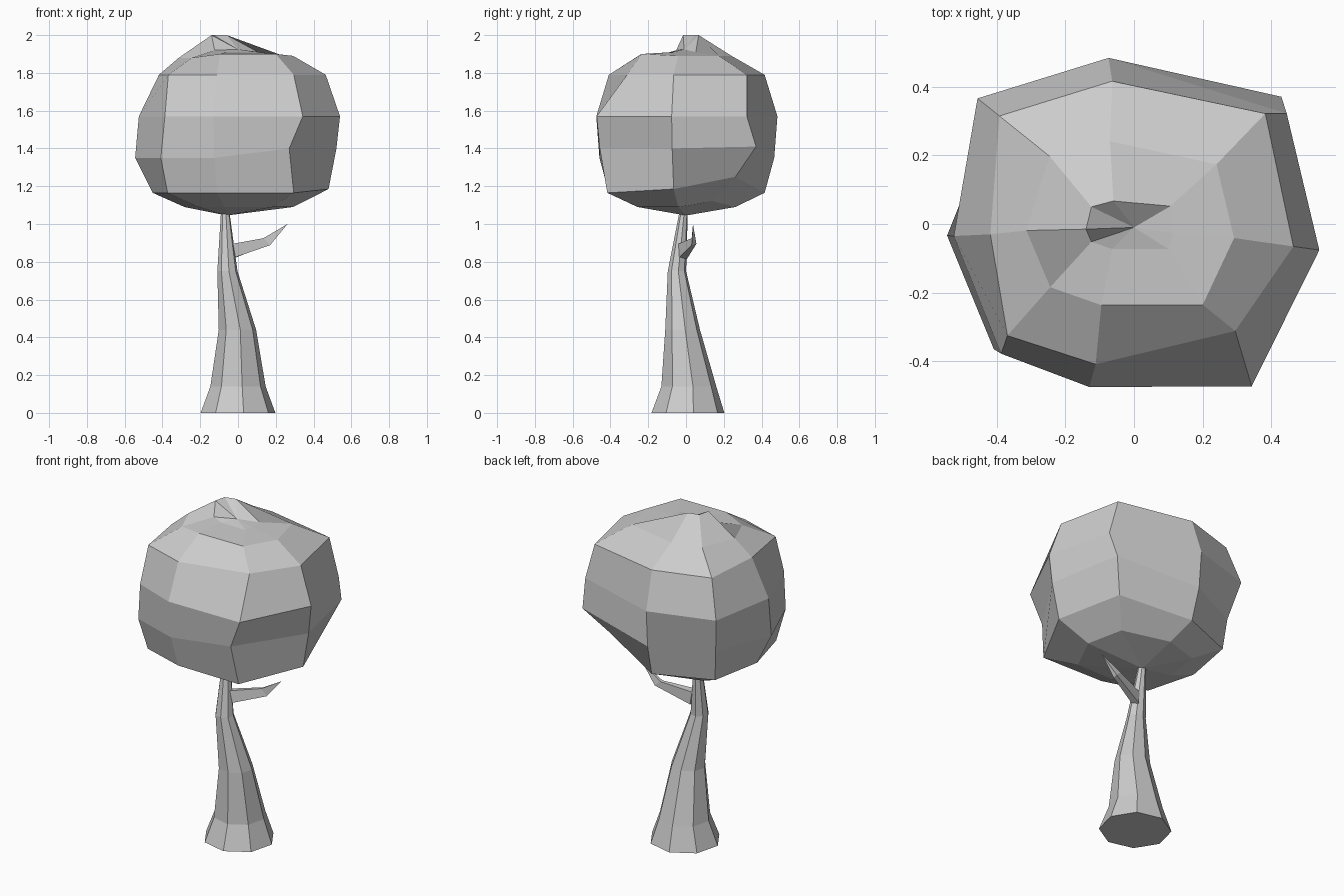
import bpy, bmesh
from math import cos, sin, pi
from mathutils import Vector

if "Cube" in bpy.data.objects:
    bpy.data.objects.remove(bpy.data.objects["Cube"])


def loft(name, rings, start_pole=None, end_pole=None):
    """Skin a stack of equal-sized point rings, closing ends with a cap or a pole."""
    bm = bmesh.new()
    loops = [[bm.verts.new(p) for p in ring] for ring in rings]
    n = len(loops[0])
    for a, b in zip(loops, loops[1:]):
        for i in range(n):
            j = (i + 1) % n
            bm.faces.new((a[i], a[j], b[j], b[i]))
    for loop, pole in ((loops[0], start_pole), (loops[-1], end_pole)):
        if pole is None:
            bm.faces.new(loop)
        else:
            tip = bm.verts.new(pole)
            for i in range(n):
                bm.faces.new((loop[i], loop[(i + 1) % n], tip))
    bmesh.ops.recalc_face_normals(bm, faces=bm.faces)
    mesh = bpy.data.meshes.new(name)
    bm.to_mesh(mesh)
    bm.free()
    obj = bpy.data.objects.new(name, mesh)
    bpy.context.collection.objects.link(obj)
    return obj


# Crown: one irregular eight-sided outline, scaled per level, with local dents
# order: E, NE, N, NW, W, SW, S, SE
outline = [(.54, -.076), (.445, .322), (-.074, .484), (-.456, .366),
           (-.525, -.035), (-.387, -.378), (-.13, -.475), (.343, -.473)]


def crown_ring(z, scale, dents):
    ring = [Vector((x * scale, y * scale, z)) for x, y in outline]
    for i, d in dents.items():
        ring[i] += Vector(d)
    return ring


cap = [(.115, -.026, 1.91), (.106, .052, 1.91), (-.06, .067, 2.0), (-.124, .05, 2.0),
       (-.14, -.015, 2.0), (-.124, -.052, 1.92), (-.063, -.073, 1.91), (.1, -.073, 1.91)]
crown = [
    crown_ring(1.09, .54, {1: (-.03, -.03, .03)}),
    crown_ring(1.165, .86, {0: (.015, 0, .02), 1: (-.06, -.015, .085), 3: (0, -.03, 0),
                            5: (-.04, 0, 0), 7: (0, -.01, 0)}),
    crown_ring(1.35, .965, {0: (0, 0, .05), 1: (0, .06, .06), 3: (.03, -.05, 0),
                            4: (-.038, 0, 0), 5: (-.035, 0, 0), 7: (-.06, 0, .05)}),
    crown_ring(1.57, 1, {}),
    crown_ring(1.79, .86, {1: (0, .045, 0), 4: (.033, 0, 0), 5: (-.036, 0, 0),
                           7: (0, .095, 0)}),
    crown_ring(1.89, .54, {2: (-.03, -.02, 0), 4: (-.03, 0, -.01), 5: (-.035, .02, -.01),
                           6: (-.025, .02, .01), 7: (.015, .02, .01)}),
    cap,
]
loft("crown", crown, start_pole=(-.06, 0, 1.045), end_pole=(0, -.01, 1.925))

# Trunk: leaning tapered stack of octagons (z, x centre, y centre, x radius, y radius)
levels = [(0, 0, .01, .2, .195), (.14, 0, .015, .148, .147), (.44, -.003, -.018, .1, .093),
          (.75, -.056, -.048, .054, .049), (1.07, -.068, -.012, .022, .022)]
loft("trunk", [[(cx + rx * cos(i * pi / 4 + .15), cy + ry * sin(i * pi / 4 + .15), z)
                for i in range(8)] for z, cx, cy, rx, ry in levels])

# Branch: short bent four-sided spur ending in a point
loft("branch", [
    [(-.04, -.045, .893), (-.04, -.045, .815), (-.03, .005, .815), (-.04, 0, .89)],
    [(.135, .03, .925), (.17, .03, .888), (.17, .055, .895), (.135, .05, .925)],
], end_pole=(.262, .037, 1.0))
